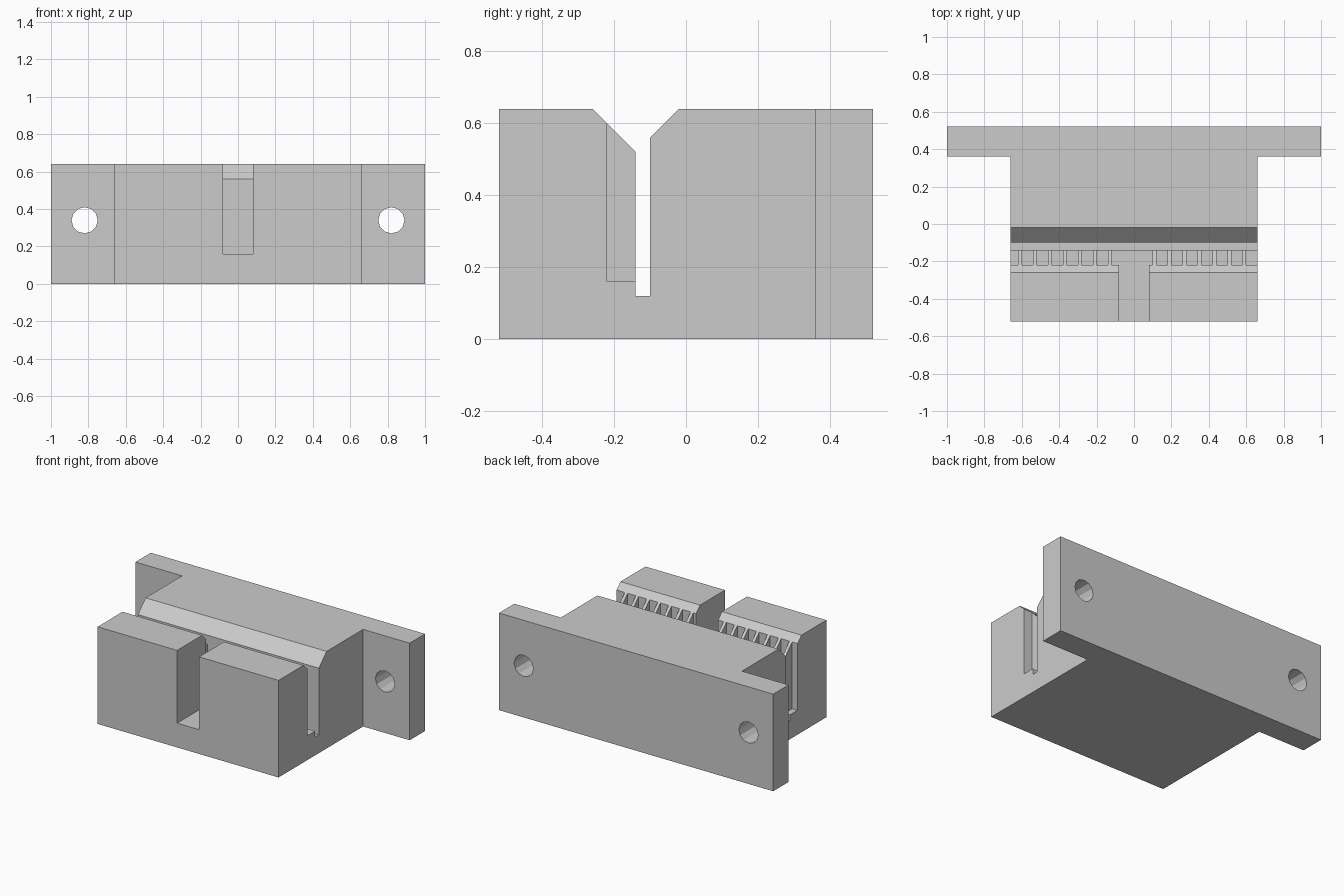
import bpy, bmesh, math
from mathutils import Matrix, Vector

cube = bpy.data.objects.get("Cube")
if cube:
    bpy.data.objects.remove(cube)

HEIGHT = 0.64
BODY_X = 0.66          # half width of the body
FRONT, SHOULDER, BACK = -0.52, 0.36, 0.52

grey = bpy.data.materials.new("plain grey")
grey.use_nodes = True
colour = (0.6, 0.6, 0.6, 1)
grey.diffuse_color = colour
grey.node_tree.nodes["Principled BSDF"].inputs["Base Color"].default_value = colour


def prism(name, points, sweep):
    """Sweep a closed outline of 3D points along a vector."""
    bm = bmesh.new()
    face = bm.faces.new([bm.verts.new(p) for p in points])
    swept = bmesh.ops.extrude_face_region(bm, geom=[face])["geom"]
    verts = [v for v in swept if isinstance(v, bmesh.types.BMVert)]
    bmesh.ops.translate(bm, verts=verts, vec=Vector(sweep))
    return finish(name, bm)


def finish(name, bm):
    bmesh.ops.recalc_face_normals(bm, faces=bm.faces)
    mesh = bpy.data.meshes.new(name)
    bm.to_mesh(mesh)
    bm.free()
    mesh.materials.append(grey)
    obj = bpy.data.objects.new(name, mesh)
    bpy.context.collection.objects.link(obj)
    return obj


def cut(target, cutter):
    """Subtract the cutter, keep the result and drop the cutter."""
    cutter.hide_render = True
    mod = target.modifiers.new("cut", 'BOOLEAN')
    mod.operation, mod.solver, mod.object = 'DIFFERENCE', 'EXACT', cutter
    bpy.context.view_layer.update()
    graph = bpy.context.evaluated_depsgraph_get()
    result = bpy.data.meshes.new_from_object(target.evaluated_get(graph))
    target.modifiers.clear()
    target.data = result
    bpy.data.objects.remove(cutter)


# T-shaped block: body with a wide mounting flange at the back
half = [(BODY_X, FRONT), (BODY_X, SHOULDER), (1, SHOULDER), (1, BACK)]
plan = half + [(-x, y) for x, y in reversed(half)]
block = prism("belt_clamp_block", [(x, y, 0) for x, y in plan], (0, 0, HEIGHT))

# Belt slot with a flared mouth, running the full width of the body
slot = [(-0.14, 0.12), (-0.10, 0.12), (-0.10, 0.56), (0.08, 0.74), (-0.36, 0.74), (-0.14, 0.52)]
cut(block, prism("slot_cutter", [(-0.8, y, z) for y, z in slot], (1.6, 0, 0)))

# Comb-shaped pocket: tooth grooves in the front jaw and the centre gap
GROOVE, TIP, INNER = -0.22, -0.13, -0.12
comb = [(-0.8, GROOVE)]
for k in range(16):
    x = -0.62 + 0.08 * k
    if k == 7:         # the centre gap replaces the two middle teeth
        comb += [(-0.08, GROOVE), (-0.08, -0.6), (0.08, -0.6), (0.08, GROOVE)]
    elif k != 8:
        comb += [(x, GROOVE), (x, TIP), (x + 0.02, TIP), (x + 0.02, GROOVE)]
comb += [(0.8, GROOVE), (0.8, INNER), (-0.8, INNER)]
cut(block, prism("comb_cutter", [(x, y, 0.16) for x, y in comb], (0, 0, 0.7)))

# Mounting holes through the flange ears
for side in (-1, 1):
    bm = bmesh.new()
    bmesh.ops.create_cone(bm, cap_ends=True, segments=12, radius1=0.07, radius2=0.07, depth=0.4,
                          matrix=Matrix.Translation((side * 0.82, 0.44, 0.34))
                          @ Matrix.Rotation(math.pi / 2, 4, 'X'))
    cut(block, finish("hole_cutter", bm))
